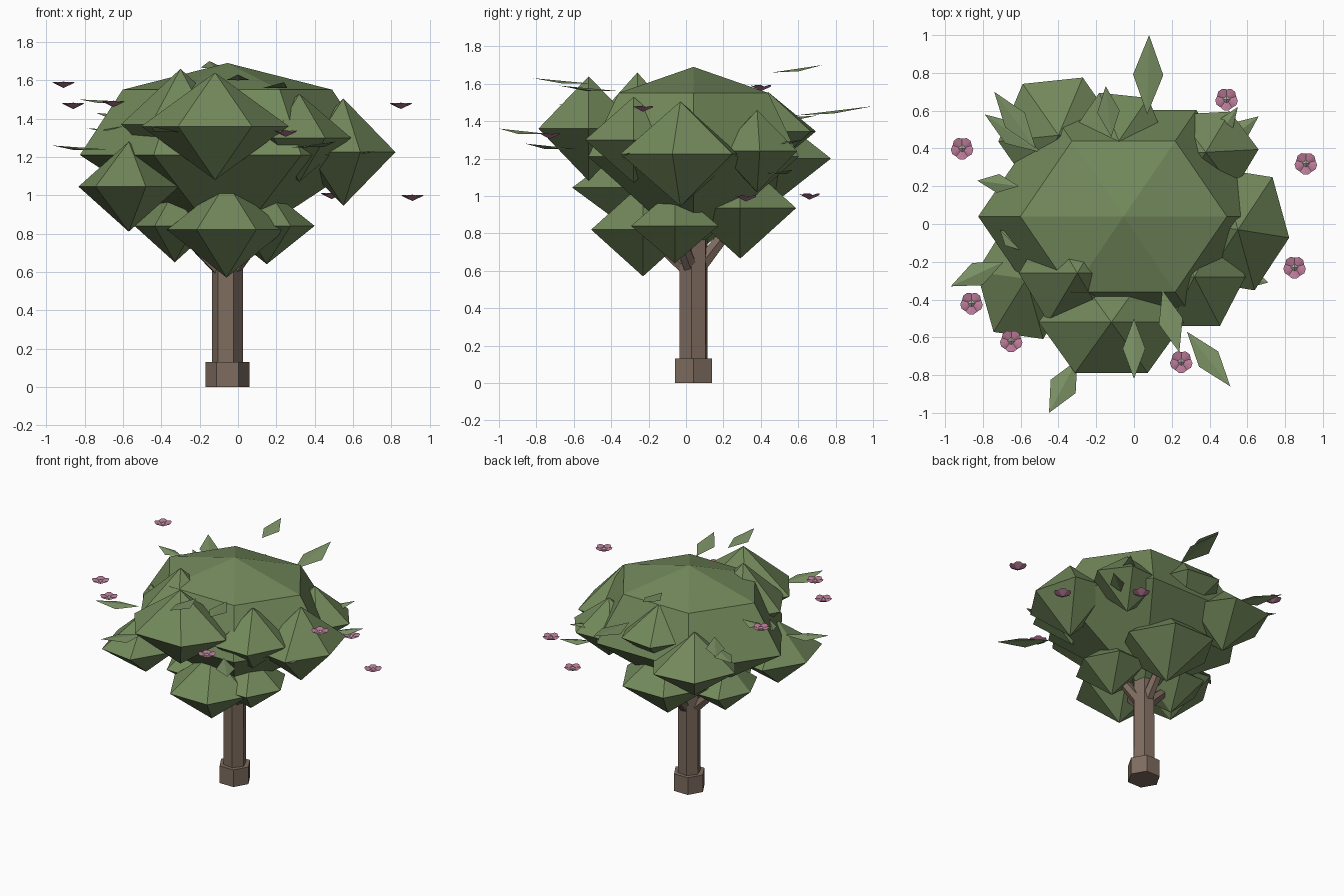
import bpy, bmesh, math
from mathutils import Vector, Matrix

if "Cube" in bpy.data.objects:
    bpy.data.objects.remove(bpy.data.objects["Cube"])


def material(name, rgb):
    m = bpy.data.materials.new(name)
    m.diffuse_color = (*rgb, 1)
    m.use_nodes = True
    m.node_tree.nodes["Principled BSDF"].inputs["Base Color"].default_value = m.diffuse_color
    return m


BARK = material("bark", (0.21, 0.15, 0.115))
FOLIAGE = material("foliage", (0.17, 0.25, 0.105))
LEAF = material("leaf_green", (0.20, 0.29, 0.13))
PETAL = material("petal_pink", (0.50, 0.20, 0.32))
CORE = material("flower_core", (0.45, 0.42, 0.38))


def finish(bm, name, mat):
    bmesh.ops.recalc_face_normals(bm, faces=bm.faces)
    me = bpy.data.meshes.new(name)
    bm.to_mesh(me)
    bm.free()
    me.materials.append(mat)
    ob = bpy.data.objects.new(name, me)
    bpy.context.collection.objects.link(ob)
    return ob


def post(name, start, end, r1, r2, turn=0, sides=6):
    """Straight tapered prism between two points."""
    a, b = Vector(start), Vector(end)
    d = b - a
    rot = d.to_track_quat('Z', 'Y').to_matrix().to_4x4() if abs(d.x) + abs(d.y) > 1e-6 else Matrix()
    bm = bmesh.new()
    bmesh.ops.create_cone(bm, cap_ends=True, segments=sides, radius1=r1, radius2=r2, depth=d.length,
                          matrix=Matrix.Translation((a + b) / 2) @ rot
                          @ Matrix.Rotation(math.radians(90 + turn), 4, 'Z'))
    return finish(bm, name, BARK)


def clump(name, centre, size, turn=0, profile=((1, 0),), bottom=-1):
    """Six-sided faceted foliage blob: rings of (radius, height) between two tips."""
    bm = bmesh.new()
    rings = [[bm.verts.new((r * math.cos(i * math.pi / 3), r * math.sin(i * math.pi / 3), h)) for i in range(6)]
             for r, h in profile]
    low, high = bm.verts.new((0, 0, bottom)), bm.verts.new((0, 0, 1))
    for i in range(6):
        bm.faces.new((rings[0][i], rings[0][i - 1], low))
        bm.faces.new((rings[-1][i - 1], rings[-1][i], high))
        for a, b in zip(rings, rings[1:]):
            bm.faces.new((a[i - 1], a[i], b[i], b[i - 1]))
    bm.transform(Matrix.Translation(centre) @ Matrix.Rotation(math.radians(turn), 4, 'Z')
                 @ Matrix.Diagonal((*size, 1)))
    return finish(bm, name, FOLIAGE)


def leaf(name, base, tip, width):
    """Diamond leaf folded along its midrib."""
    a, b = Vector(base), Vector(tip)
    side = (b - a).cross(Vector((0, 0, 1))).normalized() * width / 2
    mid = a.lerp(b, 0.5)
    low = Vector((0, 0, 0.014))
    bm = bmesh.new()
    va, vb, vl, vr = [bm.verts.new(p) for p in (a, b, mid + side - low, mid - side - low)]
    bm.faces.new((va, vl, vb))
    bm.faces.new((va, vb, vr))
    ob = finish(bm, name, LEAF)
    for p in ob.data.polygons:
        if p.normal.z < 0:
            p.flip()
    return ob


def flower(name, pos):
    """Shallow five-lobed cup with a small faceted core."""
    c = Vector(pos)
    bm = bmesh.new()
    rim = []
    for i in range(15):
        t = math.tau * i / 15 + 0.3
        notch = i % 3 == 0
        r = 0.053 if notch else 0.06
        rim.append(bm.verts.new(c + Vector((r * math.cos(t), r * math.sin(t), 0.004 if notch else 0.012))))
    apex = bm.verts.new(c - Vector((0, 0, 0.02)))
    top = bm.verts.new(c)
    for i in range(15):
        bm.faces.new((rim[i - 1], rim[i], top))
        bm.faces.new((rim[i], rim[i - 1], apex))
    finish(bm, name, PETAL)
    bm = bmesh.new()
    bmesh.ops.create_uvsphere(bm, u_segments=4, v_segments=2, radius=0.022,
                              matrix=Matrix.Translation(c + Vector((0, 0, 0.002))) @ Matrix.Diagonal((1, 1, 0.6, 1)))
    finish(bm, name + "_core", CORE)


# Trunk, foot and branches
TX, TY = -0.055, 0.04
post("trunk_foot", (TX, TY, 0), (TX, TY, 0.13), 0.115, 0.115)
post("trunk", (TX, TY, 0.1), (TX, TY, 0.86), 0.082, 0.08, -8)
for i, end in enumerate([(-0.06, -0.23, 0.82), (-0.34, 0.0, 0.86), (0.15, -0.06, 0.84), (-0.05, 0.29, 0.9)]):
    post(f"branch_{i + 1}", (TX, TY, 0.58), end, 0.045, 0.03)

# Main canopy: domed top, conical underside
clump("canopy_main", (TX, TY, 1.21), (0.77, 0.65, 0.48), 0, ((1, 0), (0.71, 0.71)), -1.05)

# Foliage clumps around the canopy: centre, size, turn
CLUMPS = {
    "front": ((-0.12, -0.52, 1.36), (0.385, 0.31, 0.28), 0),
    "right": ((0.55, -0.03, 1.225), (0.275, 0.35, 0.28), -9),
    "left": ((-0.57, -0.29, 1.045), (0.265, 0.35, 0.235), -8),
    "front_right": ((0.32, -0.28, 1.30), (0.27, 0.30, 0.23), 0),
    "front_left": ((-0.30, -0.26, 1.37), (0.31, 0.30, 0.29), 0),
    "back_right": ((0.38, 0.38, 1.24), (0.28, 0.24, 0.22), 3),
    "back_left": ((-0.40, 0.47, 1.20), (0.32, 0.335, 0.24), 6),
    "back": ((-0.08, 0.44, 1.345), (0.26, 0.28, 0.21), -6),
    "low_front": ((-0.06, -0.23, 0.82), (0.31, 0.32, 0.25), 0),
    "low_left": ((-0.33, 0.0, 0.84), (0.21, 0.27, 0.19), 0),
    "low_right": ((0.15, -0.06, 0.84), (0.25, 0.27, 0.20), 0),
    "low_back": ((-0.05, 0.29, 0.935), (0.34, 0.345, 0.27), 0),
}
for name, (centre, size, turn) in CLUMPS.items():
    clump("clump_" + name, centre, size, turn)

# Loose leaves: base, tip, width
LEAVES = [
    ((0.07, 0.58, 1.43), (0.08, 1.00, 1.48), 0.16), ((-0.12, 0.46, 1.66), (-0.15, 0.73, 1.70), 0.12),
    ((-0.52, 0.40, 1.41), (-0.74, 0.70, 1.43), 0.13), ((-0.50, 0.38, 1.33), (-0.79, 0.58, 1.35), 0.13),
    ((0.42, 0.43, 1.28), (0.55, 0.62, 1.30), 0.09), ((0.48, 0.43, 1.12), (0.66, 0.57, 1.14), 0.10),
    ((-0.61, 0.20, 1.49), (-0.83, 0.23, 1.50), 0.10), ((-0.69, -0.20, 1.24), (-0.97, -0.33, 1.26), 0.13),
    ((-0.30, -0.72, 1.33), (-0.45, -1.00, 1.36), 0.15), ((0, -0.50, 1.60), (0, -0.82, 1.63), 0.12),
    ((0.15, -0.35, 1.56), (0.24, -0.68, 1.59), 0.13), ((0.28, -0.57, 1.25), (0.51, -0.86, 1.28), 0.13),
    ((0.56, -0.27, 1.22), (0.71, -0.31, 1.23), 0.09), ((-0.71, -0.03, 1.34), (-0.60, -0.14, 1.36), 0.08),
]
for i, (base, tip, width) in enumerate(LEAVES):
    leaf(f"leaf_{i + 1}", base, tip, width)

# Blossoms floating around the crown
BLOSSOMS = [(-0.91, 0.40, 1.58), (0.91, 0.32, 0.99), (0.49, 0.66, 1.0), (0.85, -0.23, 1.47),
            (0.25, -0.73, 1.325), (-0.86, -0.42, 1.47), (-0.65, -0.62, 1.48)]
for i, pos in enumerate(BLOSSOMS):
    flower(f"blossom_{i + 1}", pos)
